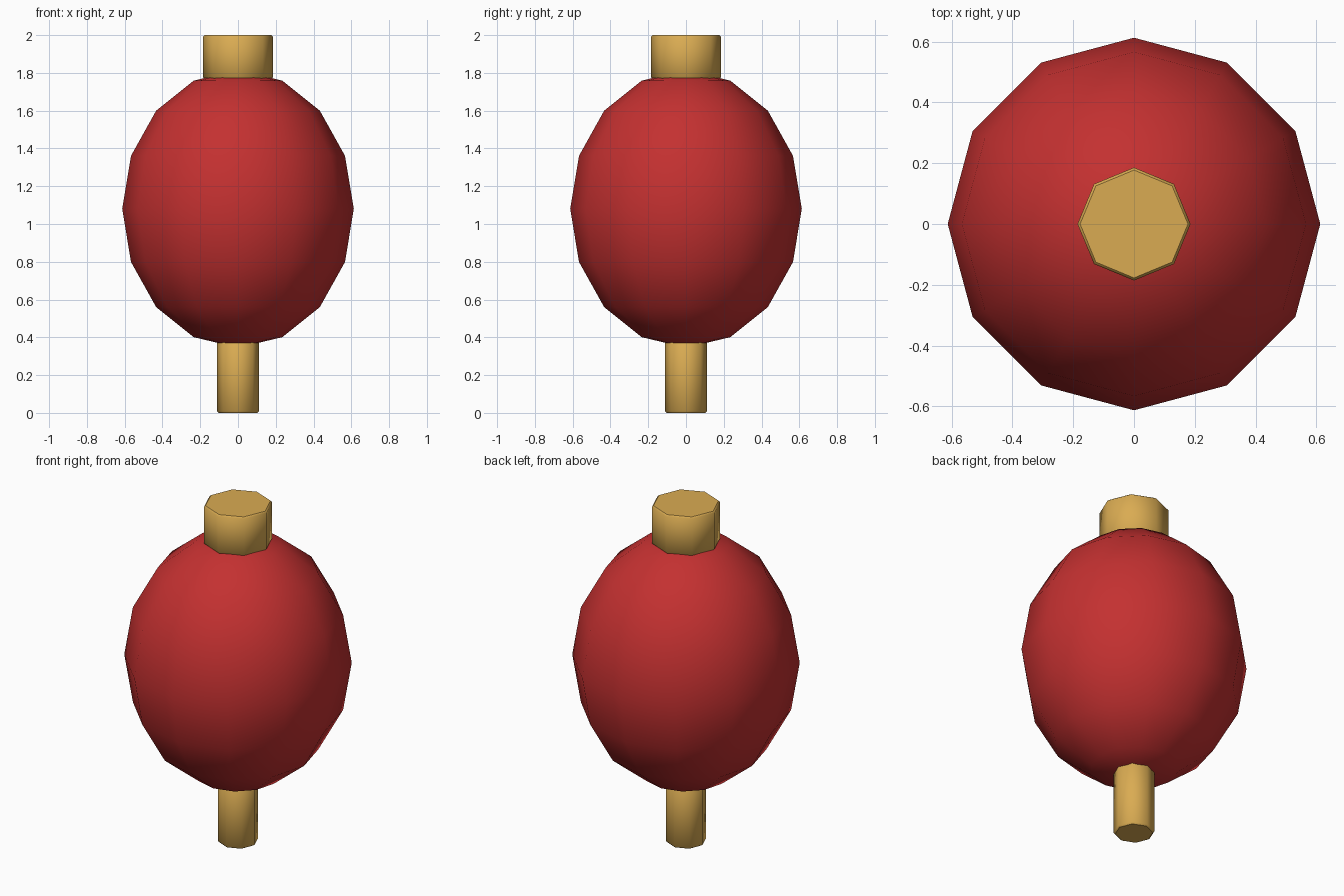
import bpy
import math

default_cube = bpy.data.objects.get("Cube")
if default_cube:
    bpy.data.objects.remove(default_cube, do_unlink=True)


def make_material(name, colour):
    mat = bpy.data.materials.new(name)
    mat.use_nodes = True
    mat.diffuse_color = colour
    mat.node_tree.nodes["Principled BSDF"].inputs["Base Color"].default_value = colour
    return mat


red = make_material("red", (0.55, 0.03, 0.03, 1))
gold = make_material("gold", (0.70, 0.41, 0.085, 1))


def octagonal_post(name, radius, bottom, top):
    """Eight-sided post with corners on the axes and a slight edge bevel."""
    bpy.ops.mesh.primitive_cylinder_add(
        vertices=8, radius=radius, depth=top - bottom,
        location=(0, 0, (top + bottom) / 2))
    post = bpy.context.object
    post.name = name
    post.data.materials.append(gold)
    bevel = post.modifiers.new("soft_rims", "BEVEL")
    bevel.width = 0.008
    bevel.segments = 1
    bevel.limit_method = "ANGLE"
    bevel.angle_limit = math.radians(60)
    bpy.ops.object.modifier_apply(modifier=bevel.name)
    bpy.ops.object.shade_smooth_by_angle(angle=math.radians(46))
    # Flat ends, smooth sides
    for face in post.data.polygons:
        if abs(face.normal.z) > 0.9:
            face.use_smooth = False
    return post


# Body: stretched low-poly globe
bpy.ops.mesh.primitive_uv_sphere_add(
    segments=12, ring_count=8, radius=1, location=(0, 0, 1.08))
body = bpy.context.object
body.name = "globe_body"
body.scale = (0.613, 0.613, 0.735)
bpy.ops.object.transform_apply(location=False, rotation=False, scale=True)
body.data.materials.append(red)
bpy.ops.object.shade_smooth()

# Cap on top and stem below
octagonal_post("top_cap", 0.186, 1.77, 2.0)
octagonal_post("bottom_stem", 0.11, 0.0, 0.40)
